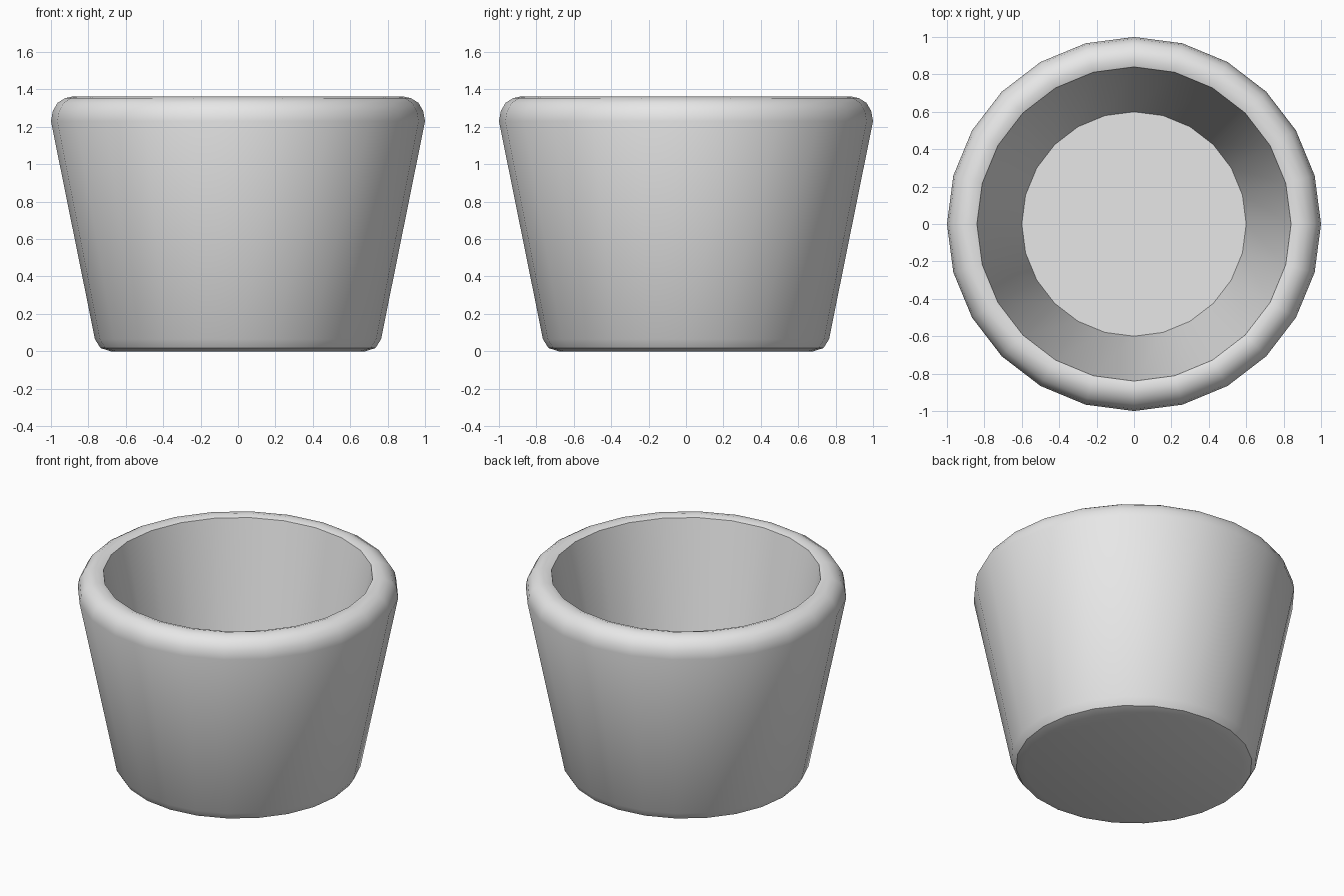
import bpy
import bmesh
from math import cos, sin, tau

SIDES = 24

cube = bpy.data.objects.get("Cube")
if cube:
    bpy.data.objects.remove(cube, do_unlink=True)

# Plain grey material
grey = bpy.data.materials.new("plain_grey")
grey.use_nodes = True
colour = (0.8, 0.8, 0.8, 1)
grey.diffuse_color = colour
grey.node_tree.nodes["Principled BSDF"].inputs["Base Color"].default_value = colour

# Cup wall section (radius, height), from underside round the rim to inner floor
profile = [
    (0.68, 0), (0.735, 0.017), (0.765, 0.065),     # rounded foot
    (1.0, 1.23), (0.99, 1.285), (0.965, 1.328),    # flared wall, rim roll
    (0.925, 1.353), (0.88, 1.363), (0.84, 1.35),   # rim crest and inner lip
    (0.6, 0.17),                                   # inner floor edge
]

bm = bmesh.new()
rings = [[bm.verts.new((r * cos(tau * i / SIDES), r * sin(tau * i / SIDES), z))
          for i in range(SIDES)] for r, z in profile]
for low, high in zip(rings, rings[1:]):
    for i in range(SIDES):
        j = (i + 1) % SIDES
        bm.faces.new((low[i], low[j], high[j], high[i]))

# Underside and inner floor
bm.faces.new(rings[0][::-1])
bm.faces.new(rings[-1])
bmesh.ops.recalc_face_normals(bm, faces=bm.faces)

mesh = bpy.data.meshes.new("cup")
bm.to_mesh(mesh)
bm.free()
mesh.materials.append(grey)
cup = bpy.data.objects.new("cup", mesh)
bpy.context.collection.objects.link(cup)

# Smooth walls, crisp inner lip and floor edges
bpy.ops.object.select_all(action="DESELECT")
cup.select_set(True)
bpy.context.view_layer.objects.active = cup
bpy.ops.object.shade_smooth_by_angle(angle=0.56)
